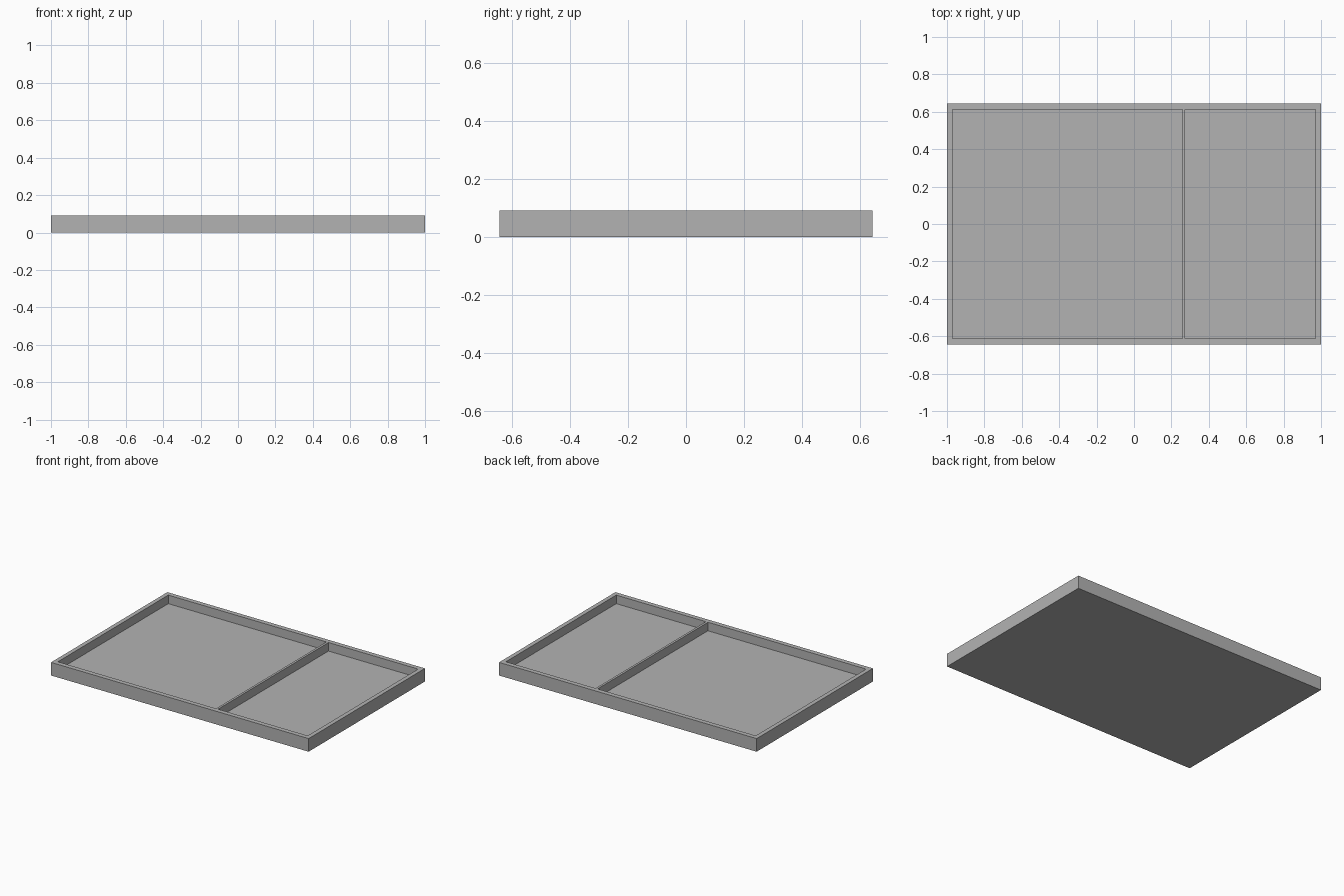
import bpy

HALF_X, HALF_Y, HEIGHT = 1.0, 0.645, 0.092
RIM_X, RIM_Y, FLOOR = 0.97, 0.612, 0.032
DIVIDER = (0.258, 0.274)

old = bpy.data.objects.get("Cube")
if old:
    bpy.data.objects.remove(old, do_unlink=True)

grey = bpy.data.materials.new("plain grey")
grey.use_nodes = True
colour = (0.45, 0.45, 0.45, 1)
grey.diffuse_color = colour
grey.node_tree.nodes["Principled BSDF"].inputs["Base Color"].default_value = colour


def box(name, low, high):
    """Box spanning two opposite corners."""
    centre = [(a + b) / 2 for a, b in zip(low, high)]
    bpy.ops.mesh.primitive_cube_add(size=1, location=centre)
    obj = bpy.context.object
    obj.name = name
    obj.scale = [b - a for a, b in zip(low, high)]
    bpy.ops.object.transform_apply(location=True, rotation=False, scale=True)
    obj.data.materials.append(grey)
    return obj


# Solid slab that becomes the tray
tray = box("tray", (-HALF_X, -HALF_Y, 0), (HALF_X, HALF_Y, HEIGHT))

# Hollow out the two compartments, leaving the rim, floor and divider
for name, x0, x1 in (("large_compartment", -RIM_X, DIVIDER[0]),
                     ("small_compartment", DIVIDER[1], RIM_X)):
    cutter = box(name, (x0, -RIM_Y, FLOOR), (x1, RIM_Y, HEIGHT * 2))
    cut = tray.modifiers.new(name, "BOOLEAN")
    cut.operation = "DIFFERENCE"
    cut.solver = "EXACT"
    cut.object = cutter
    bpy.context.view_layer.objects.active = tray
    bpy.ops.object.modifier_apply(modifier=cut.name)
    bpy.data.objects.remove(cutter, do_unlink=True)
